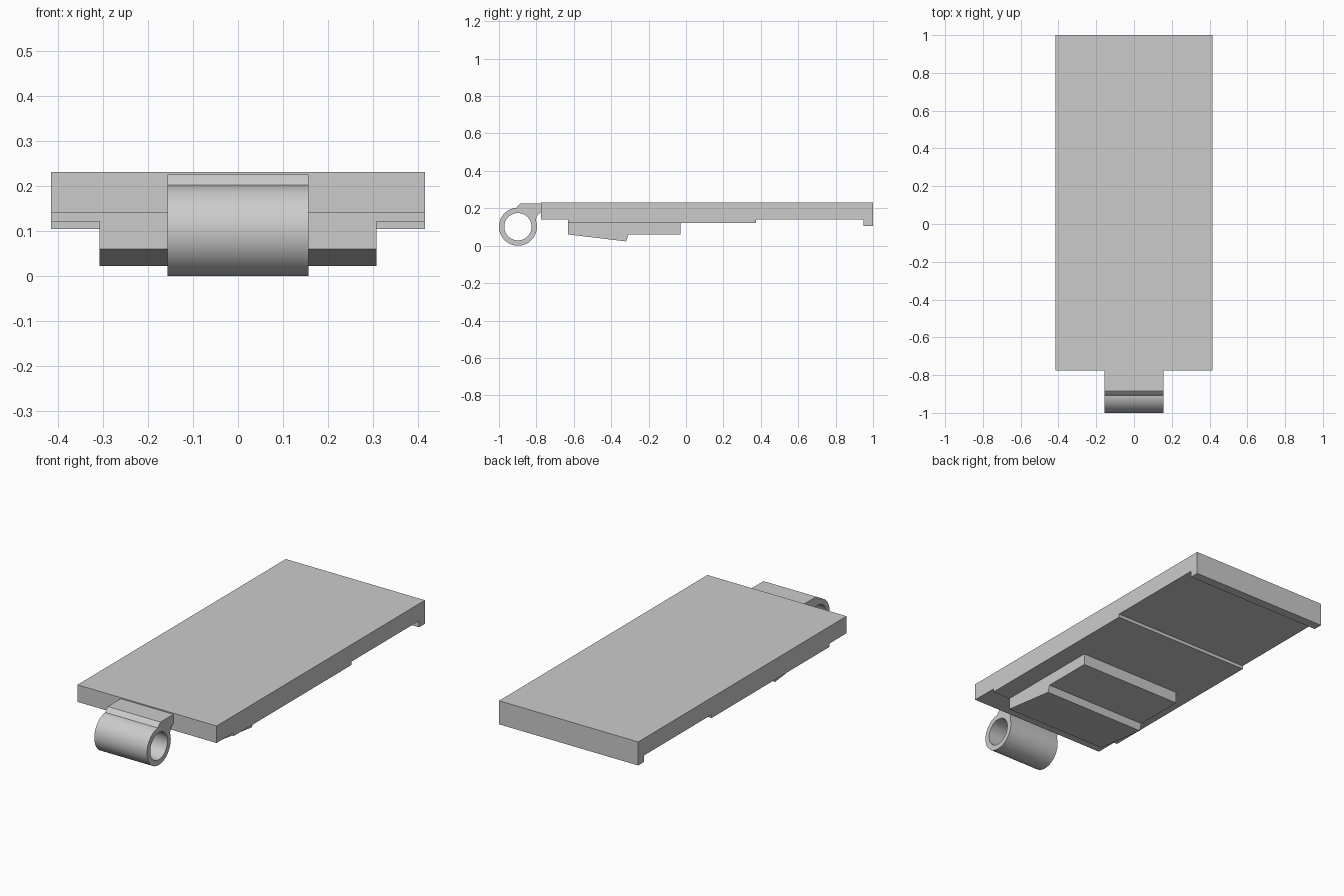
import bpy, bmesh
from math import cos, sin, radians

cube = bpy.data.objects.get("Cube")
if cube:
    bpy.data.objects.remove(cube, do_unlink=True)

grey = bpy.data.materials.new("light_grey")
grey.use_nodes = True
colour = (0.6, 0.6, 0.6, 1)
grey.diffuse_color = colour
grey.node_tree.nodes["Principled BSDF"].inputs["Base Color"].default_value = colour


def extrude_profile(name, loops, half_width):
    """Fill closed (y, z) loops, holes included, and extrude them across x."""
    bm = bmesh.new()
    edges = []
    for loop in loops:
        verts = [bm.verts.new((-half_width, y, z)) for y, z in loop]
        edges += [bm.edges.new((v, verts[i - 1])) for i, v in enumerate(verts)]
    bmesh.ops.triangle_fill(bm, edges=edges, use_beauty=True)
    side = bmesh.ops.extrude_face_region(bm, geom=bm.faces[:])["geom"]
    moved = [v for v in side if isinstance(v, bmesh.types.BMVert)]
    bmesh.ops.translate(bm, verts=moved, vec=(2 * half_width, 0, 0))
    bmesh.ops.recalc_face_normals(bm, faces=bm.faces)
    mesh = bpy.data.meshes.new(name)
    bm.to_mesh(mesh)
    bm.free()
    mesh.materials.append(grey)
    obj = bpy.data.objects.new(name, mesh)
    bpy.context.collection.objects.link(obj)
    return obj


def arc(radius, start, end, steps):
    angles = [radians(start + (end - start) * i / steps) for i in range(steps + 1)]
    return [(-0.8985 + radius * cos(a), 0.1015 + radius * sin(a)) for a in angles]


# Flat plate with a rear lip and a shallow raised step underneath
extrude_profile("plate", [[
    (-0.775, 0.232), (1, 0.232), (1, 0.105), (0.95, 0.105), (0.95, 0.14),
    (0.375, 0.14), (0.375, 0.122), (-0.63, 0.122), (-0.63, 0.14), (-0.775, 0.14),
]], 0.415)

# Wedge-shaped pad on the underside
extrude_profile("underside_pad", [[
    (-0.63, 0.125), (-0.63, 0.06), (-0.32, 0.023), (-0.308, 0.06),
    (-0.03, 0.06), (-0.03, 0.125),
]], 0.308)

# Hinge barrel with its arm, bored through
outline = arc(0.1015, 95, 380, 60) + [
    (-0.798, 0.155), (-0.79, 0.168), (-0.775, 0.178),
    (-0.775, 0.226), (-0.885, 0.226), (-0.895, 0.218)]
hinge = extrude_profile("hinge_barrel", [outline, arc(0.073, 0, 354, 59)], 0.157)

bpy.ops.object.select_all(action="DESELECT")
hinge.select_set(True)
bpy.context.view_layer.objects.active = hinge
bpy.ops.object.shade_smooth_by_angle(angle=radians(30))
